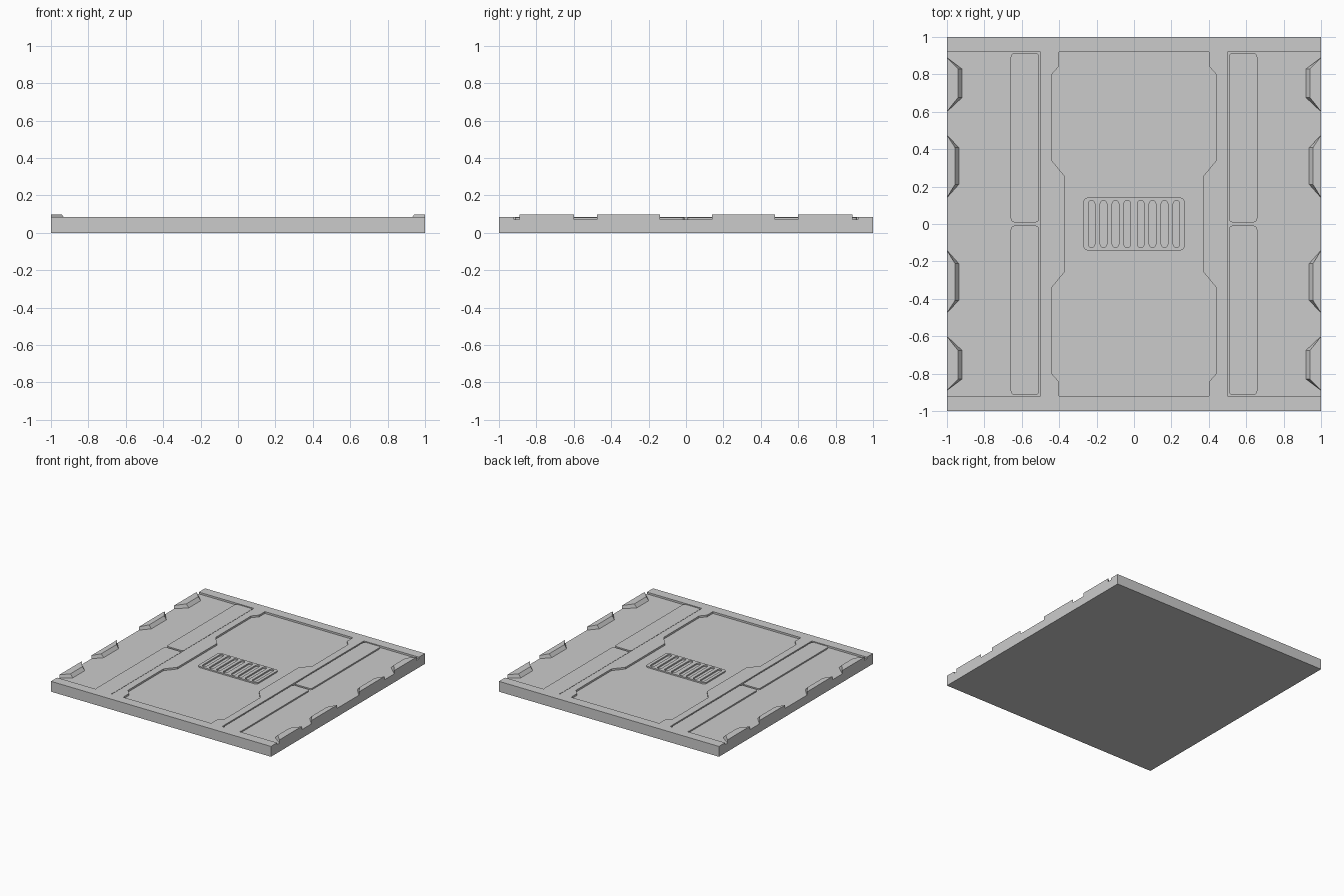
import bpy, bmesh, math

if "Cube" in bpy.data.objects:
    bpy.data.objects.remove(bpy.data.objects["Cube"])

FLOOR, DECK, PANEL, CLIP = 0.07, 0.085, 0.081, 0.097


def loft(name, lower, upper, z0, z1):
    """Closed solid between two matching plan outlines."""
    bm = bmesh.new()
    a = [bm.verts.new((x, y, z0)) for x, y in lower]
    b = [bm.verts.new((x, y, z1)) for x, y in upper]
    n = len(a)
    bm.faces.new(a[::-1])
    bm.faces.new(b)
    for i in range(n):
        j = (i + 1) % n
        bm.faces.new((a[i], a[j], b[j], b[i]))
    bmesh.ops.remove_doubles(bm, verts=bm.verts, dist=1e-6)
    bmesh.ops.recalc_face_normals(bm, faces=bm.faces)
    me = bpy.data.meshes.new(name)
    bm.to_mesh(me)
    bm.free()
    ob = bpy.data.objects.new(name, me)
    bpy.context.collection.objects.link(ob)
    return ob


def prism(name, pts, z0, z1):
    return loft(name, pts, pts, z0, z1)


def rect(x0, x1, y0, y1, r=0.0, seg=4):
    """Rectangle outline, optionally with rounded corners."""
    if r == 0:
        return [(x0, y0), (x1, y0), (x1, y1), (x0, y1)]
    pts = []
    corners = [(x1 - r, y1 - r), (x0 + r, y1 - r), (x0 + r, y0 + r), (x1 - r, y0 + r)]
    for k, (cx, cy) in enumerate(corners):
        for i in range(seg + 1):
            t = math.pi / 2 * (k + i / seg)
            pts.append((cx + r * math.cos(t), cy + r * math.sin(t)))
    return pts


def cut(ob, cutters):
    """Subtract the cutters, bake the result and remove them."""
    for c in cutters:
        c.hide_render = True
        m = ob.modifiers.new("cut", 'BOOLEAN')
        m.operation, m.solver, m.object = 'DIFFERENCE', 'EXACT', c
    dg = bpy.context.evaluated_depsgraph_get()
    me = bpy.data.meshes.new_from_object(ob.evaluated_get(dg))
    ob.modifiers.clear()
    ob.data = me
    for c in cutters:
        bpy.data.objects.remove(c)


# Slab with recessed centre bay and two recessed side bays
slab = prism("floor_slab", rect(-1, 1, -1, 1), 0, DECK)
quarter = [(0.37, 0.255), (0.44, 0.34), (0.44, 0.80), (0.40, 0.845), (0.40, 0.92)]
right = [(x, -y) for x, y in quarter[::-1]] + quarter
bay = right + [(-x, y) for x, y in right[::-1]]
cut(slab, [prism("centre_bay_cutter", bay, FLOOR, 0.2),
           prism("right_bay_cutter", rect(0.5, 1.1, -0.92, 0.92), FLOOR, 0.2),
           prism("left_bay_cutter", rect(-1.1, -0.5, -0.92, 0.92), FLOOR, 0.2)])

# Raised vent plate with eight rounded slots
vent = prism("vent_plate", rect(-0.27, 0.27, -0.141, 0.141, 0.022), FLOOR, PANEL)
cut(vent, [prism("slot_cutter", rect(s * c - 0.0175, s * c + 0.0175, -0.126, 0.126, 0.0174),
                 FLOOR - 0.02, 0.2)
           for s in (-1, 1) for c in (0.036, 0.099, 0.163, 0.227)])

# Clips: (outer y0, inner y0, inner y1, outer y1, foot x, top x)
clips = [(0.60, 0.675, 0.83, 0.89, 0.92, 0.942),
         (0.14, 0.212, 0.408, 0.475, 0.936, 0.957)]

for sx in (-1, 1):
    for sy in (-1, 1):
        tag = ("left" if sx < 0 else "right") + ("_front" if sy < 0 else "_back")
        flip = lambda pts: [(sx * x, sy * y) for x, y in pts]
        # Long side panels
        prism("long_panel_" + tag, flip(rect(0.507, 0.659, 0.009, 0.914, 0.02)), FLOOR, PANEL)
        # Sloped edge clips
        for i, (y0, y1, y2, y3, foot, top) in enumerate(clips):
            outline = lambda x: flip([(1, y0), (x, y1), (x, y2), (1, y3)])
            loft(f"edge_clip_{tag}_{i + 1}", outline(foot), outline(top), FLOOR, CLIP)
